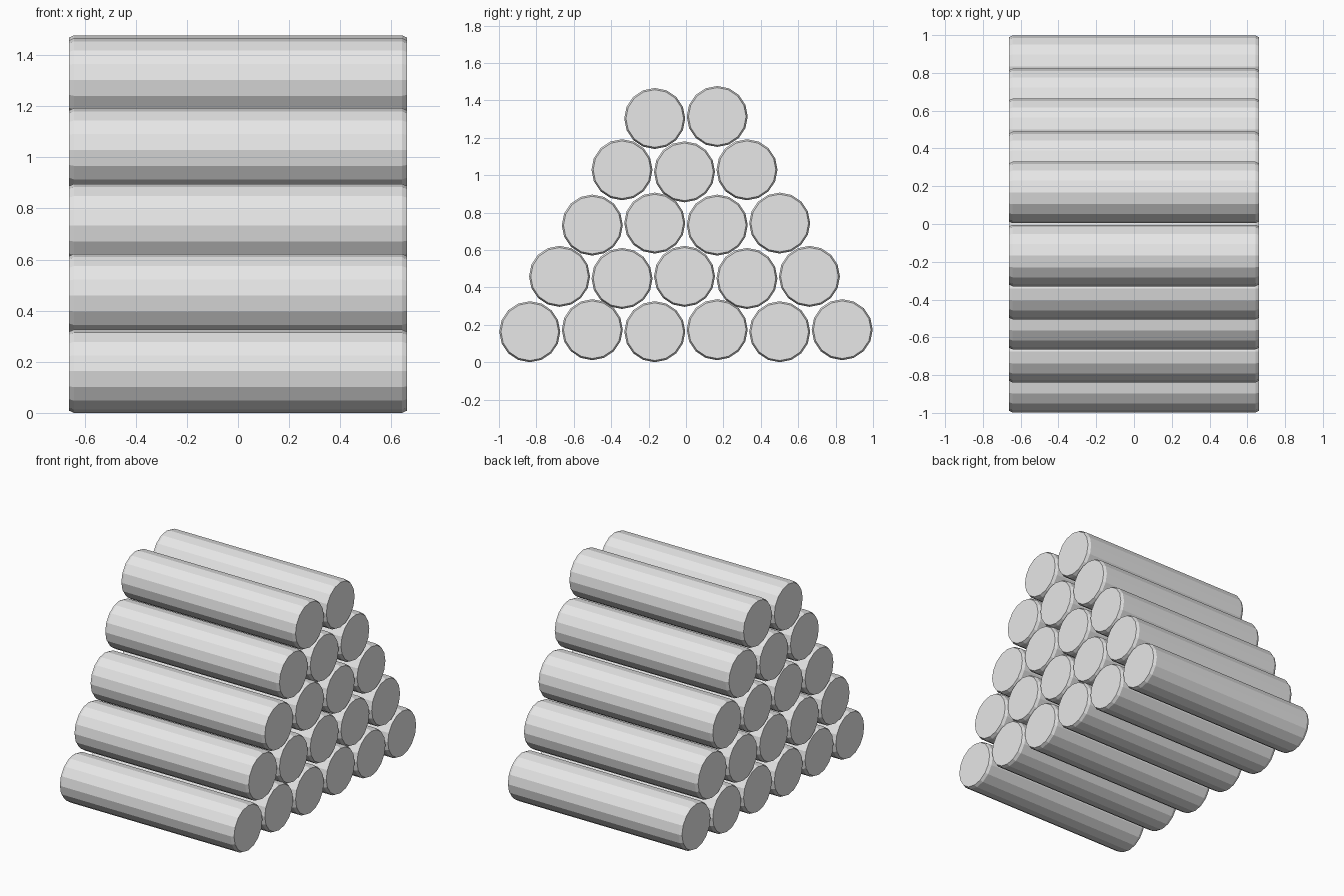
import bpy, bmesh, math
from mathutils import Matrix

cube = bpy.data.objects.get("Cube")
if cube:
    bpy.data.objects.remove(cube, do_unlink=True)

SIDES, RADIUS, HALF_LENGTH = 16, 0.163, 0.662
CHAMFER_LENGTH, CHAMFER_DEPTH = 0.02, 0.009
SPACING, ROW_HEIGHT, STAGGER = 0.334, 0.285, 0.011

# Single plain grey
grey = bpy.data.materials.new("light_grey")
grey.use_nodes = True
colour = (0.8, 0.8, 0.8, 1)
grey.diffuse_color = colour
grey.node_tree.nodes["Principled BSDF"].inputs["Base Color"].default_value = colour


def make_log_mesh():
    """Faceted log lying along x, with a small chamfer on both ends."""
    bm = bmesh.new()
    bmesh.ops.create_cone(bm, cap_ends=True, segments=SIDES,
                          radius1=RADIUS, radius2=RADIUS,
                          depth=2 * (HALF_LENGTH - CHAMFER_LENGTH),
                          matrix=Matrix.Rotation(math.pi / 2, 4, 'Y'))
    caps = [f for f in bm.faces if len(f.verts) == SIDES]
    bmesh.ops.inset_individual(bm, faces=caps, thickness=CHAMFER_DEPTH,
                               depth=CHAMFER_LENGTH)
    mesh = bpy.data.meshes.new("log")
    bm.to_mesh(mesh)
    bm.free()
    mesh.materials.append(grey)
    return mesh


# Stacked pile: each row has one log fewer, neighbours alternate in height
log_mesh = make_log_mesh()
for row, count in enumerate((6, 5, 4, 3, 2)):
    shift = -0.008 * (row % 2)
    for i in range(count):
        log = bpy.data.objects.new(f"log_row{row + 1}_{i + 1}", log_mesh)
        raised = (i + row) % 2
        log.location = (0, (i - (count - 1) / 2) * SPACING + shift,
                        RADIUS + row * ROW_HEIGHT + raised * STAGGER)
        bpy.context.collection.objects.link(log)
